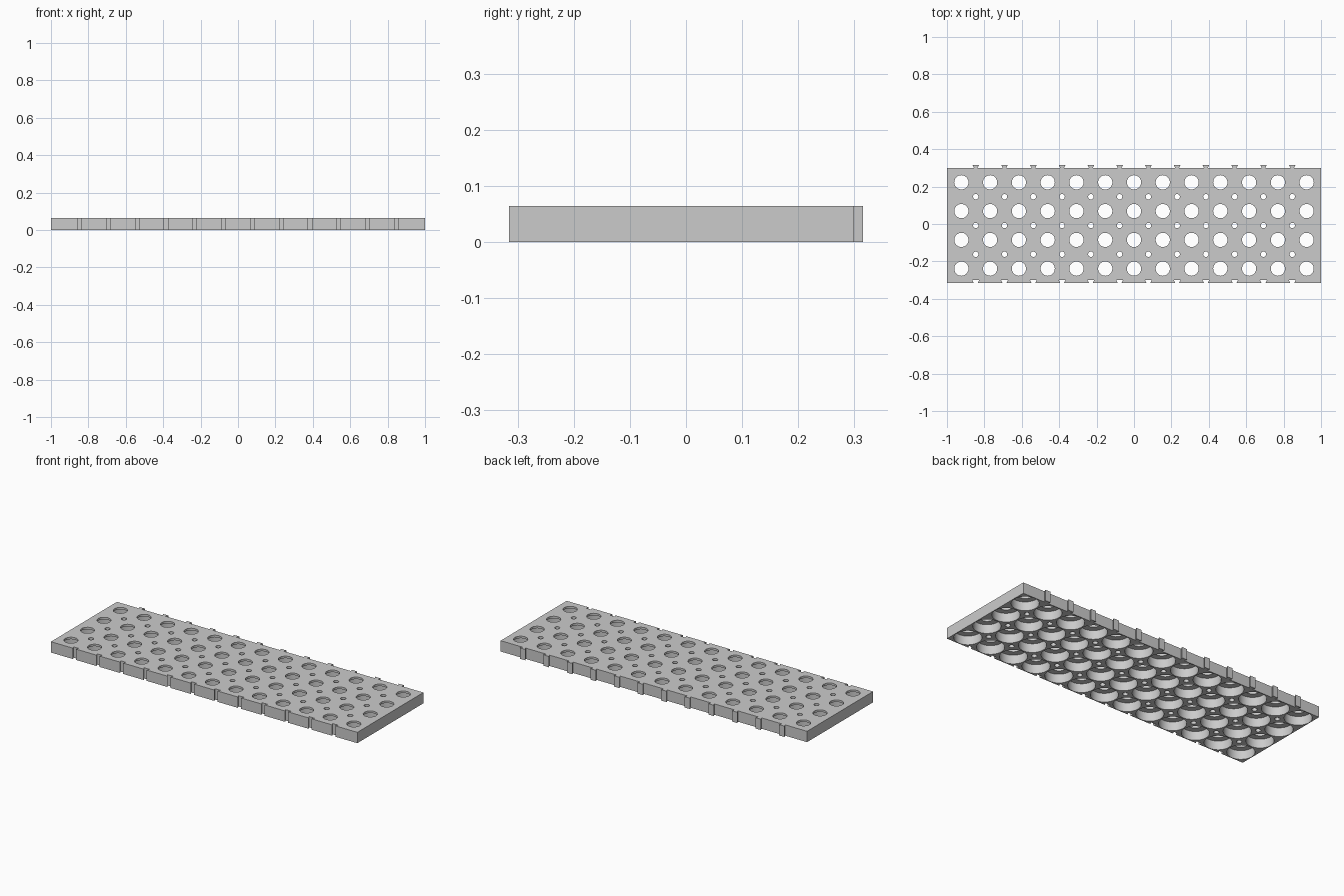
import bpy
import bmesh
from math import cos, sin, tau

cube = bpy.data.objects.get("Cube")
if cube:
    bpy.data.objects.remove(cube, do_unlink=True)

COLS, ROWS = 13, 4
PITCH = 2 / COLS
HEIGHT = 0.064
KEY = 0.016                      # depth of the dovetail keys
MID_Y = -KEY / 2                 # plate centre, keys stick out at the back
HALF_Y = ROWS * PITCH / 2
LEDGE = 0.052                    # top of the wide pockets

grey = bpy.data.materials.new("light grey")
grey.use_nodes = True
colour = (0.6, 0.6, 0.6, 1)
grey.diffuse_color = colour
grey.node_tree.nodes["Principled BSDF"].inputs["Base Color"].default_value = colour


def make_object(name, bm):
    bmesh.ops.recalc_face_normals(bm, faces=bm.faces)
    mesh = bpy.data.meshes.new(name)
    bm.to_mesh(mesh)
    bm.free()
    mesh.materials.append(grey)
    obj = bpy.data.objects.new(name, mesh)
    bpy.context.collection.objects.link(obj)
    return obj


def add_prism(bm, outline, low, high):
    rings = [[bm.verts.new((x, y, z)) for x, y in outline] for z in (low, high)]
    bridge(bm, rings)


def add_turned(bm, x, y, profile, sides):
    rings = [[bm.verts.new((x + r * cos(tau * i / sides), y + r * sin(tau * i / sides), z))
              for i in range(sides)] for r, z in profile]
    bridge(bm, rings)


def bridge(bm, rings):
    bm.faces.new(rings[0])
    bm.faces.new(rings[-1])
    for a, b in zip(rings, rings[1:]):
        for i in range(len(a)):
            j = (i + 1) % len(a)
            bm.faces.new((a[i], a[j], b[j], b[i]))


def dovetail(x, y, root=0.0):
    # narrow at the plate edge, wide at the far end
    return [(x - 0.010, y - root), (x + 0.010, y - root), (x + 0.010, y),
            (x + 0.018, y + KEY), (x - 0.018, y + KEY), (x - 0.010, y)]


def cut(target, cutter):
    cutter.hide_render = True
    mod = target.modifiers.new("cut", "BOOLEAN")
    mod.operation = "DIFFERENCE"
    mod.solver = "EXACT"
    mod.object = cutter
    bpy.context.view_layer.objects.active = target
    bpy.ops.object.modifier_apply(modifier=mod.name)
    bpy.data.objects.remove(cutter, do_unlink=True)


def centres(count):
    return [(i - (count - 1) / 2) * PITCH for i in range(count)]


# Rectangular plate
front, back = MID_Y - HALF_Y, MID_Y + HALF_Y
bm = bmesh.new()
add_prism(bm, [(-1, front), (1, front), (1, back), (-1, back)], 0, HEIGHT)
plate = make_object("perforated_plate", bm)

# Holes: stepped pockets, small drain holes, slots along the front edge
bm = bmesh.new()
pocket = [(0.073, -0.02), (0.073, LEDGE), (0.038, LEDGE), (0.038, HEIGHT + 0.02)]
drain = [(0.0145, -0.02), (0.0145, HEIGHT + 0.02)]
for x in centres(COLS):
    for y in centres(ROWS):
        add_turned(bm, x, MID_Y + y, pocket, 40)
for x in centres(COLS - 1):
    for y in centres(ROWS - 1):
        add_turned(bm, x, MID_Y + y, drain, 20)
    add_prism(bm, dovetail(x, front, 0.01), -0.02, HEIGHT + 0.02)
cut(plate, make_object("hole_cutter", bm))

# Matching keys along the back edge
bm = bmesh.new()
for x in centres(COLS - 1):
    add_prism(bm, dovetail(x, back, 0.002), 0, HEIGHT)
make_object("back_keys", bm)

# Smooth round walls with sharp rims
bpy.ops.object.select_all(action="DESELECT")
plate.select_set(True)
bpy.context.view_layer.objects.active = plate
bpy.ops.object.shade_smooth_by_angle(angle=0.6)
